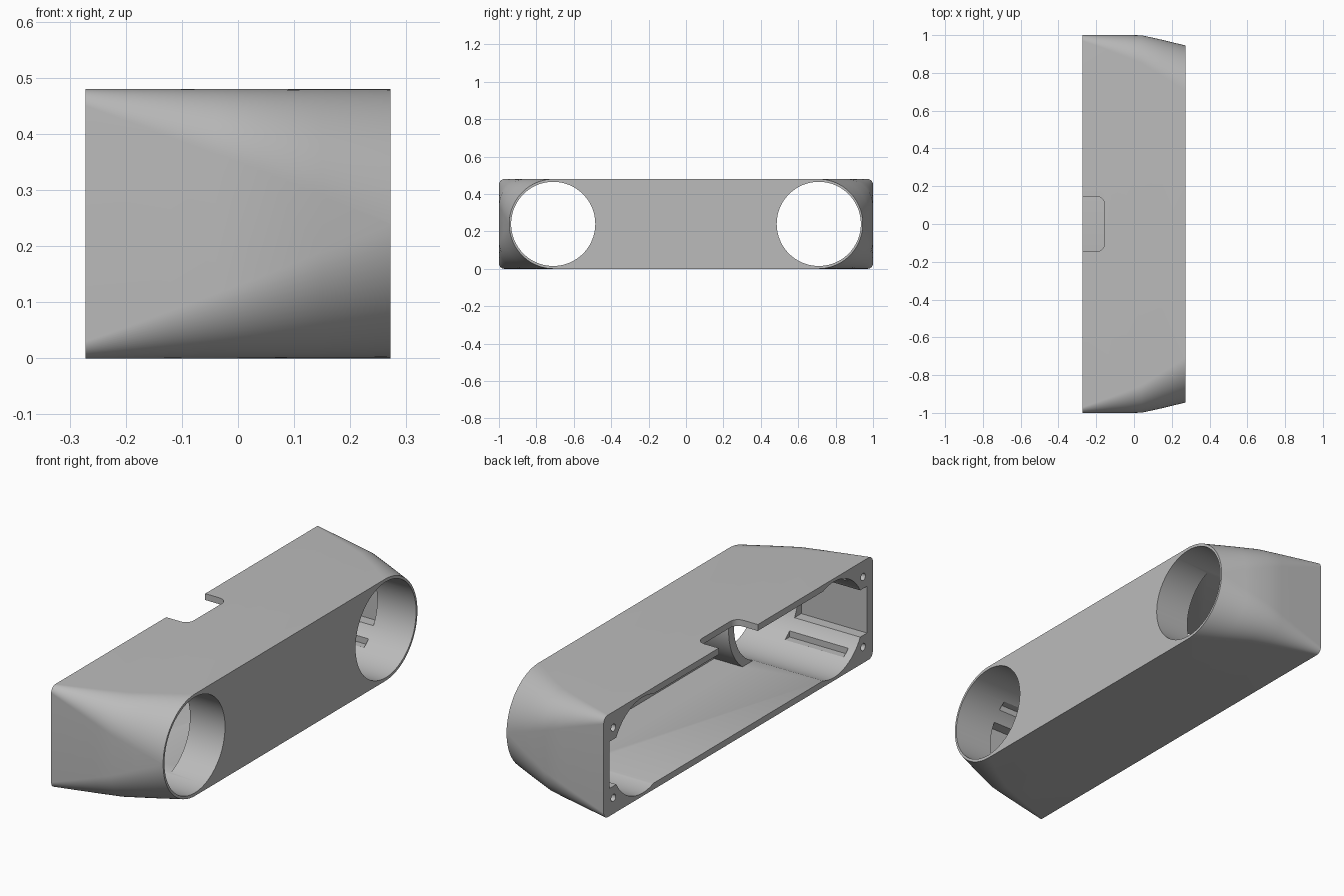
import bpy, bmesh, math
from mathutils import Matrix

if "Cube" in bpy.data.objects:
    bpy.data.objects.remove(bpy.data.objects["Cube"], do_unlink=True)

MID = 0.24      # middle height
BACK, FRONT = -0.272, 0.272
BORE_Y = 0.71

grey = bpy.data.materials.new("plain_grey")
grey.use_nodes = True
grey.diffuse_color = (0.5, 0.5, 0.5, 1)
grey.node_tree.nodes["Principled BSDF"].inputs["Base Color"].default_value = (0.5, 0.5, 0.5, 1)


def finish(bm, name):
    bmesh.ops.recalc_face_normals(bm, faces=bm.faces)
    mesh = bpy.data.meshes.new(name)
    bm.to_mesh(mesh)
    bm.free()
    mesh.materials.append(grey)
    obj = bpy.data.objects.new(name, mesh)
    bpy.context.collection.objects.link(obj)
    return obj


def box(name, x, y, z, round_front=0):
    bm = bmesh.new()
    bmesh.ops.create_cube(bm, size=1)
    for v in bm.verts:
        for i, (low, high) in enumerate((x, y, z)):
            v.co[i] = low if v.co[i] < 0 else high
    if round_front:
        edges = [e for e in bm.edges if all(v.co.x > x[1] - 0.001 for v in e.verts)
                 and abs(e.verts[0].co.z - e.verts[1].co.z) > 0.01]
        bmesh.ops.bevel(bm, geom=edges, offset=round_front, segments=8, profile=0.5, affect='EDGES')
    return finish(bm, name)


def rod(name, x, y, z, radius, sides=96):
    bm = bmesh.new()
    bmesh.ops.create_cone(bm, cap_ends=True, segments=sides, radius1=radius, radius2=radius, depth=x[1] - x[0])
    bm.transform(Matrix.Translation(((x[0] + x[1]) / 2, y, z)) @ Matrix.Rotation(math.pi / 2, 4, 'Y'))
    return finish(bm, name)


def cut(target, cutter):
    mod = target.modifiers.new("cut", 'BOOLEAN')
    mod.operation = 'DIFFERENCE'
    mod.solver = 'EXACT'
    mod.object = cutter
    bpy.context.view_layer.objects.active = target
    bpy.ops.object.modifier_apply(modifier=mod.name)
    bpy.data.objects.remove(cutter, do_unlink=True)


# Outer shell: rounded rectangle at the back blending to a stadium at the front
def section(bm, x, half, radius, steps=20):
    ring = []
    for quarter, (sy, sz) in enumerate(((1, 1), (-1, 1), (-1, -1), (1, -1))):
        for i in range(steps + 1):
            a = math.pi / 2 * (quarter + i / steps)
            ring.append(bm.verts.new((x, sy * (half - radius) + radius * math.cos(a),
                                      MID + sz * (MID - radius) + radius * math.sin(a))))
    return ring


bm = bmesh.new()
rings = [section(bm, *s) for s in ((BACK, 1, 0.03), (-0.12, 1, 0.085), (-0.04, 1, 0.115),
                                   (0.04, 0.999, 0.145), (0.15, 0.975, 0.19), (FRONT, 0.945, 0.2395))]
for a, b in zip(rings, rings[1:]):
    for i in range(len(a)):
        j = (i + 1) % len(a)
        bm.faces.new((a[i], a[j], b[j], b[i]))
bm.faces.new(rings[0])
bm.faces.new(rings[-1])
housing = finish(bm, "sensor_housing")

# Central cavity, leaving a thick sleeve around each front hole
cavity = box("cavity_cutter", (-0.4, 0.237), (-BORE_Y, BORE_Y), (0.03, 0.45))
for side in (-1, 1):
    cut(cavity, rod("sleeve_keeper", (0.09, 0.4), side * BORE_Y, MID, 0.265))
cut(housing, cavity)

for side in (-1, 1):
    # Round bore running through the whole depth
    cut(housing, rod("bore_cutter", (-0.5, 0.5), side * BORE_Y, MID, 0.225))
    # Board pocket and narrower ledge groove at each end
    for name, start, reach, half in (("pocket_cutter", -0.4, 0.957, 0.11),
                                     ("groove_cutter", -0.235, 0.87, 0.187)):
        span = sorted((side * 0.75, side * reach))
        cut(housing, box(name, (start, 0.07), span, (MID - half, MID + half)))
    # Screw holes in the back corners
    for height in (-0.165, 0.165):
        cut(housing, rod("screw_cutter", (-0.4, -0.1), side * 0.928, MID + height, 0.017, 24))

# Cable notch in the top wall
cut(housing, box("notch_cutter", (-0.4, -0.157), (-0.145, 0.145), (0.4, 0.6), 0.04))

bpy.ops.object.select_all(action='DESELECT')
housing.select_set(True)
bpy.context.view_layer.objects.active = housing
bpy.ops.object.shade_smooth_by_angle(angle=math.radians(25))
